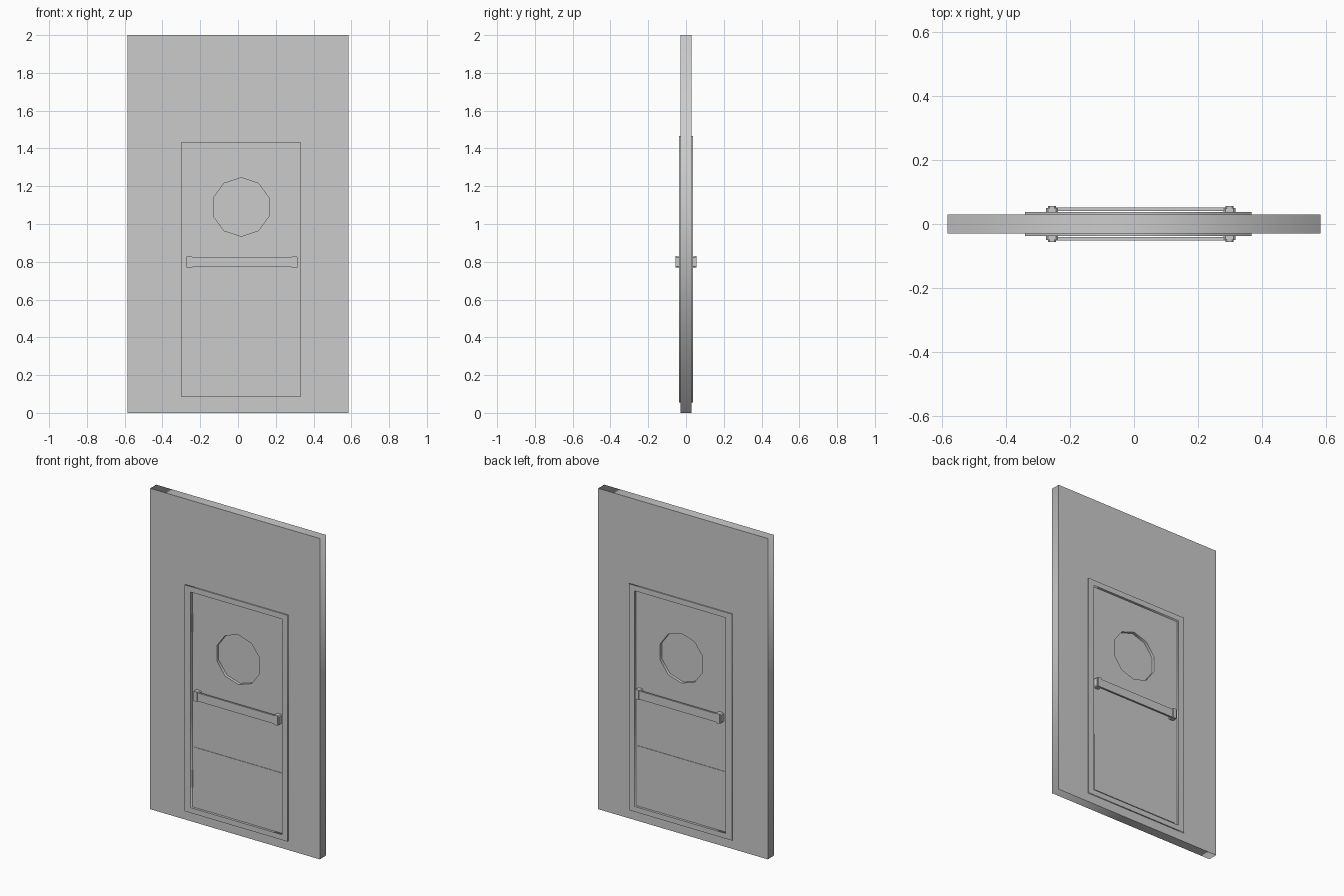
import bpy, bmesh, math
from mathutils import Matrix

if "Cube" in bpy.data.objects:
    bpy.data.objects.remove(bpy.data.objects["Cube"])

CX = 0.014  # door centre line


def rect(x0, x1, z0, z1):
    return [(x0, z0), (x1, z0), (x1, z1), (x0, z1)]


def polygon(cx, cz, r, n):
    return [(cx + r * math.cos(math.pi / 2 + 2 * math.pi * i / n),
             cz + r * math.sin(math.pi / 2 + 2 * math.pi * i / n)) for i in range(n)]


def slab(name, half, *loops):
    """Front outline with optional holes, extruded along y to +-half."""
    cu = bpy.data.curves.new(name, 'CURVE')
    cu.dimensions = '2D'
    cu.fill_mode = 'BOTH'
    cu.extrude = half
    for loop in loops:
        sp = cu.splines.new('POLY')
        sp.points.add(len(loop) - 1)
        for p, (x, z) in zip(sp.points, loop):
            p.co = (x, z, 0, 1)
        sp.use_cyclic_u = True
    tmp = bpy.data.objects.new(name, cu)
    bpy.context.collection.objects.link(tmp)
    dg = bpy.context.evaluated_depsgraph_get()
    me = bpy.data.meshes.new_from_object(tmp.evaluated_get(dg))
    bpy.data.objects.remove(tmp)
    me.transform(Matrix.Rotation(math.pi / 2, 4, 'X'))
    bm = bmesh.new()
    bm.from_mesh(me)
    bmesh.ops.remove_doubles(bm, verts=bm.verts, dist=1e-5)
    bmesh.ops.recalc_face_normals(bm, faces=bm.faces)
    bm.to_mesh(me)
    bm.free()
    ob = bpy.data.objects.new(name, me)
    bpy.context.collection.objects.link(ob)
    return ob


def box(name, x0, x1, y0, y1, z0, z1, chamfer=0):
    """Box, with optionally chamfered edges along y."""
    bm = bmesh.new()
    bmesh.ops.create_cube(bm, size=1)
    for v in bm.verts:
        v.co = ((x0 + x1) / 2 + v.co.x * (x1 - x0),
                (y0 + y1) / 2 + v.co.y * abs(y1 - y0),
                (z0 + z1) / 2 + v.co.z * (z1 - z0))
    if chamfer:
        edges = [e for e in bm.edges
                 if abs(e.verts[0].co.y - e.verts[1].co.y) > 1e-5]
        bmesh.ops.bevel(bm, geom=edges, offset=chamfer, segments=1, affect='EDGES')
    me = bpy.data.meshes.new(name)
    bm.to_mesh(me)
    bm.free()
    ob = bpy.data.objects.new(name, me)
    bpy.context.collection.objects.link(ob)
    return ob


# Wall, door frame, door leaf and round window
outer = rect(-0.342, 0.368, 0.055, 1.466)
inner = rect(-0.300, 0.330, 0.088, 1.432)
window = polygon(0.017, 1.09, 0.155, 10)
slab("wall", 0.03, rect(-0.585, 0.585, 0, 2), rect(-0.335, 0.361, 0.062, 1.459))
slab("door_frame", 0.037, outer, inner)
slab("door_leaf", 0.022, inner, window)
slab("window_glass", 0.004, window)

# Fittings on both faces
for s, side in ((-1, "front"), (1, "back")):
    box(f"kick_plate_{side}", -0.282, 0.316, s * 0.020, s * 0.025, 0.10, 0.465)
    box(f"push_bar_{side}", -0.25, 0.295, s * 0.040, s * 0.051, 0.772, 0.824)
    for i, x in enumerate((-0.257, 0.299)):
        box(f"bar_base_{side}_{i}", x - 0.019, x + 0.019, s * 0.020, s * 0.050,
            0.769, 0.828, 0.006)
        box(f"bar_cap_{side}_{i}", x - 0.012, x + 0.012, s * 0.048, s * 0.056,
            0.769, 0.830, 0.004)

# Hinges along the left edge
for i, z in enumerate((0.265, 1.235)):
    box(f"hinge_{i}", -0.303, -0.296, -0.026, -0.020, z - 0.055, z + 0.055)
